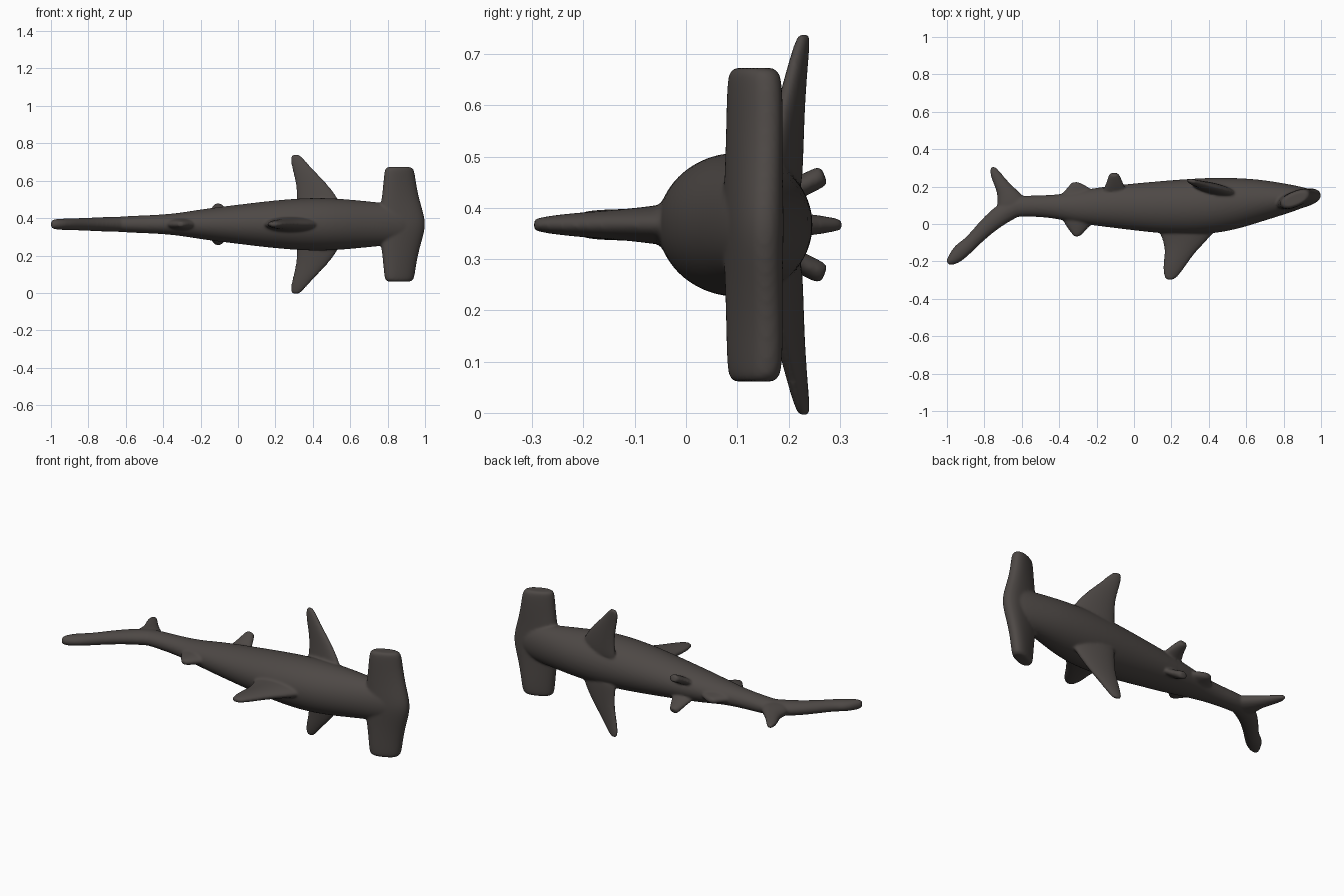
import bpy, bmesh, math
from mathutils import Vector

MID = 0.367   # height of the symmetry plane
SEG = 16
bm = bmesh.new()


def loft(sections):
    """Closed skin through oval sections (edge_a, edge_b, half_thickness, squareness)."""
    first, last = sections[0], sections[-1]
    rows = [(first, 0.6)] + [(s, 1.0) for s in sections] + [(last, 0.6)]
    rings = []
    for (a, b, v, power), k in rows:
        a, b, v = Vector(a), Vector(b), Vector(v)
        c, u = (a + b) / 2, (a - b) / 2
        ring = []
        for i in range(SEG):
            t = 2 * math.pi * i / SEG
            cs, sn = math.cos(t), math.sin(t)
            cs = math.copysign(abs(cs) ** power, cs)
            sn = math.copysign(abs(sn) ** power, sn)
            ring.append(bm.verts.new(c + (u * cs + v * sn) * k))
        rings.append(ring)
    for r, q in zip(rings, rings[1:]):
        for i in range(SEG):
            j = (i + 1) % SEG
            bm.faces.new((r[i], r[j], q[j], q[i]))
    bm.faces.new(rings[0][::-1])
    bm.faces.new(rings[-1])


def flat_fin(rows):
    """Fin in the symmetry plane: rows of lead x, y, trail x, y, half thickness."""
    loft([((a, b, MID), (c, d, MID), (0, 0, t), 1) for a, b, c, d, t in rows])


# Torso: x, belly y, back y, half width
torso = [(-0.70, 0.135, 0.03, 0.036), (-0.60, 0.155, 0.04, 0.045),
         (-0.45, 0.153, 0.035, 0.050), (-0.32, 0.172, 0.005, 0.060),
         (-0.20, 0.198, -0.012, 0.082), (0.0, 0.22, -0.037, 0.107),
         (0.20, 0.238, -0.06, 0.132), (0.40, 0.252, -0.06, 0.147),
         (0.55, 0.25, -0.032, 0.140), (0.68, 0.24, 0.01, 0.127),
         (0.80, 0.22, 0.048, 0.115), (0.90, 0.20, 0.082, 0.10),
         (0.96, 0.18, 0.115, 0.07)]
loft([((x, t, MID), (x, b, MID), (0, 0, w), 1) for x, t, b, w in torso])

# Hammer head: side offset, front x, front y, rear x, rear y, half thickness
half = [(0.306, 0.932, 0.160, 0.790, 0.105, 0.034), (0.285, 0.944, 0.168, 0.782, 0.10, 0.040),
        (0.20, 0.955, 0.168, 0.775, 0.10, 0.042), (0.12, 0.974, 0.165, 0.765, 0.10, 0.044),
        (0.06, 0.993, 0.163, 0.755, 0.10, 0.047)]
head = half + [(0.0, 1.004, 0.162, 0.75, 0.10, 0.050)] + [(-r[0],) + r[1:] for r in half[::-1]]
loft([((fx, fy, MID + d), (rx, ry, MID + d), (-0.3 * t, t, 0), 0.85)
      for d, fx, fy, rx, ry, t in head])

# Pectoral and pelvic fins, mirrored across the symmetry plane
pectoral = [(0.06, 0.575, 0.15, 0.30, 0.21, 0.036), (0.13, 0.545, 0.165, 0.313, 0.215, 0.031),
            (0.22, 0.477, 0.185, 0.308, 0.22, 0.024), (0.29, 0.405, 0.203, 0.29, 0.226, 0.019),
            (0.345, 0.357, 0.217, 0.279, 0.232, 0.015), (0.372, 0.328, 0.226, 0.287, 0.235, 0.011)]
pelvic = [(0.04, 0.165, -0.03, -0.18), (0.07, 0.215, -0.055, -0.150),
          (0.085, 0.245, -0.068, -0.142), (0.097, 0.27, -0.082, -0.132)]
for s in (1, -1):
    loft([((lx, ly, MID + s * d), (tx, ty, MID + s * d), (0, t, 0), 1)
          for d, lx, ly, tx, ty, t in pectoral])
    loft([((lx, y, MID + s * d), (tx, y, MID + s * d), (0, -0.008, s * 0.02), 1)
          for d, y, lx, tx in pelvic])

# Main dorsal fin
flat_fin([(0.45, -0.02, 0.12, -0.02, 0.045), (0.405, -0.075, 0.148, -0.075, 0.036),
          (0.33, -0.15, 0.165, -0.14, 0.029), (0.283, -0.215, 0.154, -0.215, 0.024),
          (0.248, -0.268, 0.156, -0.265, 0.018), (0.215, -0.297, 0.168, -0.298, 0.012)])
# Second dorsal fin
flat_fin([(-0.19, 0.03, -0.40, 0.05, 0.035), (-0.245, -0.02, -0.365, -0.01, 0.026),
          (-0.27, -0.05, -0.345, -0.038, 0.02), (-0.292, -0.068, -0.322, -0.066, 0.013)])
# Anal fin
flat_fin([(-0.19, 0.15, -0.42, 0.13, 0.035), (-0.235, 0.195, -0.375, 0.175, 0.025),
          (-0.275, 0.215, -0.35, 0.202, 0.02), (-0.30, 0.225, -0.335, 0.222, 0.013)])
# Long tail lobe
flat_fin([(-0.58, 0.055, -0.62, 0.15, 0.044), (-0.68, 0.008, -0.725, 0.115, 0.040),
          (-0.79, -0.075, -0.825, 0.017, 0.035), (-0.87, -0.155, -0.905, -0.082, 0.032),
          (-0.92, -0.20, -0.952, -0.105, 0.031), (-0.962, -0.22, -0.985, -0.155, 0.029),
          (-0.99, -0.22, -1.004, -0.195, 0.022)])
# Short tail lobe
flat_fin([(-0.56, 0.12, -0.74, 0.06, 0.042), (-0.61, 0.17, -0.728, 0.15, 0.034),
          (-0.66, 0.212, -0.745, 0.20, 0.026), (-0.712, 0.275, -0.773, 0.265, 0.018),
          (-0.738, 0.305, -0.768, 0.306, 0.011)])

bmesh.ops.recalc_face_normals(bm, faces=bm.faces)
mesh = bpy.data.meshes.new("hammerhead_shark")
bm.to_mesh(mesh)
bm.free()
shark = bpy.data.objects.new("hammerhead_shark", mesh)
bpy.context.collection.objects.link(shark)

# Fuse all parts into one soft skin
sub = shark.modifiers.new("round", "SUBSURF")
sub.levels = sub.render_levels = 2
fuse = shark.modifiers.new("fuse", "REMESH")
fuse.mode = "VOXEL"
fuse.voxel_size = 0.007
fuse.use_smooth_shade = True
soft = shark.modifiers.new("soften", "SMOOTH")
soft.factor = 0.5
soft.iterations = 6

# Warm dark grey skin
skin = bpy.data.materials.new("skin")
skin.diffuse_color = (0.075, 0.065, 0.06, 1)
mesh.materials.append(skin)
